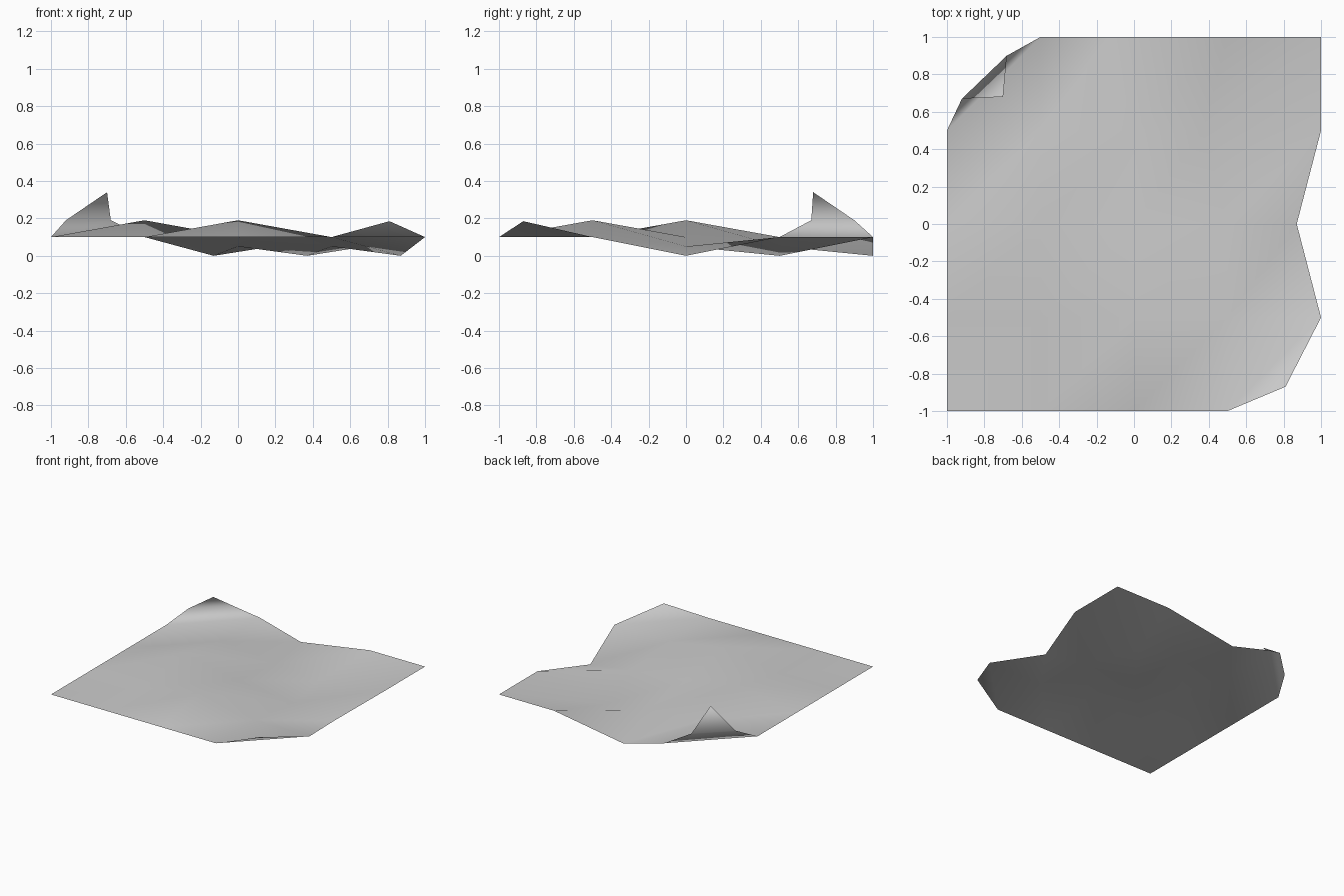
import bpy
import bmesh
from mathutils import Vector

cube = bpy.data.objects.get("Cube")
if cube:
    bpy.data.objects.remove(cube, do_unlink=True)

REST = 0.1  # height of the undisturbed sheet

# Paper colour
paper = bpy.data.materials.new("paper_grey")
paper.use_nodes = True
grey = (0.6, 0.6, 0.6, 1)
paper.diffuse_color = grey
bsdf = next(n for n in paper.node_tree.nodes if n.type == 'BSDF_PRINCIPLED')
bsdf.inputs["Base Color"].default_value = grey

# Flat sheet, every square split along the same diagonal
bm = bmesh.new()
bmesh.ops.create_grid(bm, x_segments=4, y_segments=4, size=1)
for face in list(bm.faces):
    ordered = sorted(face.verts, key=lambda v: v.co.x + v.co.y)
    bmesh.utils.face_split(face, ordered[0], ordered[-1])
for v in bm.verts:
    v.co.z = REST


def vert_at(x, y):
    return min(bm.verts, key=lambda v: (v.co.xy - Vector((x, y))).length)


# Folded corner: remove the corner and raise a curled flap on the fold line
fold_a, fold_b = vert_at(-1, 0.5), vert_at(-0.5, 1)
bm.verts.remove(vert_at(-1, 1))
curl_a = bm.verts.new((-0.92, 0.67, 0.19))
curl_b = bm.verts.new((-0.68, 0.90, 0.19))
tip = bm.verts.new((-0.70, 0.68, 0.34))
bm.faces.new((fold_a, fold_b, curl_b, curl_a))
bm.faces.new((curl_a, curl_b, tip))

# Creases: a valley, its shallow shoulder, a ridge and a lifted corner
valley, shoulder, ridge = (-0.13, 0, -0.1), (0, 0, -0.05), (0, 0, 0.09)
lifted = (-0.19, 0.13, 0.085)
creases = [
    (valley, [(1, 0), (0.5, 0.5), (0, 1)]),
    (shoulder, [(0.5, 0), (0, 0.5)]),
    (ridge, [(0, -0.5), (-0.5, 0)]),
    (lifted, [(1, -1)]),
]
moves = [(vert_at(*spot), Vector(shift)) for shift, spots in creases for spot in spots]
for v, shift in moves:
    v.co += shift

bmesh.ops.recalc_face_normals(bm, faces=bm.faces)
if sum(f.normal.z for f in bm.faces) < 0:
    bmesh.ops.reverse_faces(bm, faces=bm.faces)
for face in bm.faces:
    face.smooth = True

# Finished sheet
mesh = bpy.data.meshes.new("crumpled_sheet")
bm.to_mesh(mesh)
bm.free()
mesh.materials.append(paper)
sheet = bpy.data.objects.new("crumpled_sheet", mesh)
bpy.context.collection.objects.link(sheet)
